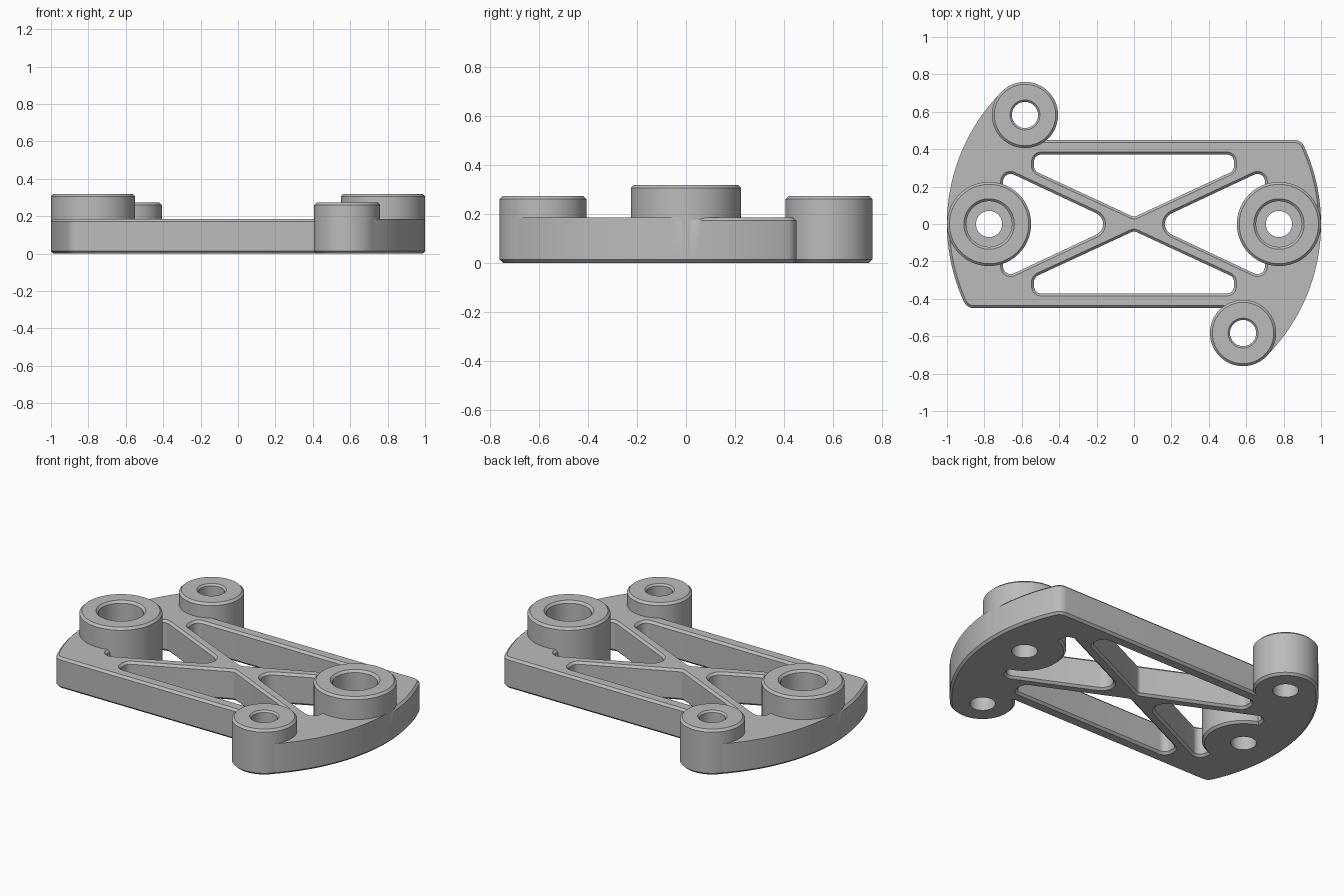
import bpy, bmesh
from math import sin, cos, pi, radians, atan2, sqrt
from mathutils import Vector

old = bpy.data.objects.get("Cube")
if old:
    bpy.data.objects.remove(old)

TOP = 0.185      # plate thickness
CH = 0.013       # chamfer size
EDGE = 0.45      # half width of the plate
BOSS = 0.583     # small boss centre offset

grey = bpy.data.materials.new("grey metal")
grey.use_nodes = True
grey.diffuse_color = (0.5, 0.5, 0.5, 1)
grey.node_tree.nodes["Principled BSDF"].inputs["Base Color"].default_value = (0.5, 0.5, 0.5, 1)


def arc(cx, cy, r, a0, a1, n):
    return [(cx + r * cos(a0 + (a1 - a0) * i / n), cy + r * sin(a0 + (a1 - a0) * i / n))
            for i in range(n + 1)]


def loft(name, rings, wrap=False):
    """Join equal rings of (points, z) into a solid, capped or wrapped round."""
    bm = bmesh.new()
    loops = [[bm.verts.new((x, y, z)) for x, y in pts] for pts, z in rings]
    pairs = list(zip(loops, loops[1:]))
    if wrap:
        pairs.append((loops[-1], loops[0]))
    else:
        bm.faces.new(loops[0])
        bm.faces.new(loops[-1])
    n = len(loops[0])
    for a, b in pairs:
        for i in range(n):
            j = (i + 1) % n
            bm.faces.new((a[i], a[j], b[j], b[i]))
    bmesh.ops.recalc_face_normals(bm, faces=bm.faces)
    me = bpy.data.meshes.new(name)
    bm.to_mesh(me)
    bm.free()
    me.materials.append(grey)
    ob = bpy.data.objects.new(name, me)
    bpy.context.collection.objects.link(ob)
    return ob


def activate(ob):
    bpy.ops.object.select_all(action='DESELECT')
    ob.select_set(True)
    bpy.context.view_layer.objects.active = ob


def cut(ob, cutter):
    cutter.hide_render = True
    mod = ob.modifiers.new("cut", 'BOOLEAN')
    mod.operation = 'DIFFERENCE'
    mod.solver = 'EXACT'
    mod.object = cutter
    activate(ob)
    bpy.ops.object.modifier_apply(modifier=mod.name)
    bpy.data.objects.remove(cutter)


def outline(grow, grow_shoulder):
    """Plate outline: one half, then the same half turned by 180 degrees."""
    f = 0.06
    cy = -(EDGE - f)
    cx = -sqrt((1 - f) ** 2 - cy ** 2)
    turn = atan2(cy, cx) + 2 * pi
    half = [(-BOSS, BOSS)]
    half += arc(0, 0, 1 + grow_shoulder, radians(135), radians(178), 24)
    half += arc(0, 0, 1 + grow, radians(182), turn - 0.02, 12)
    half += arc(cx, cy, f + grow, turn, 1.5 * pi, 8)
    half.append((BOSS - 0.1, -EDGE - grow))
    return half + [(-x, -y) for x, y in half]


def window(corners, grow, s):
    """Convex polygon with (x, y, radius) corners, rounded and offset outward."""
    pts = []
    for i, (x, y, r) in enumerate(corners):
        p = Vector((x, y))
        u = (p - Vector(corners[i - 1][:2])).normalized()
        v = (Vector(corners[(i + 1) % len(corners)][:2]) - p).normalized()
        bis = (v - u).normalized()
        c = p + bis * r / sin(bis.angle(v))
        a0 = atan2(-u.x, u.y)
        a1 = atan2(-v.x, v.y)
        if a1 < a0:
            a1 += 2 * pi
        pts += arc(c.x, c.y, r + grow, a0, a1, 10)
    return [(s * x, s * y) for x, y in pts]


# Base plate with chamfered rims; the shoulders stay square on top
plate = loft("base_plate", [(outline(-CH, -CH), 0), (outline(0, 0), CH),
                            (outline(0, 0), TOP - CH), (outline(-CH, 0), TOP)])

# Truss windows leave a crossed pair of ribs
long_window = [(0, 0.037, 0.03), (0.535, 0.285, 0.04), (0.535, 0.372, 0.04),
               (-0.535, 0.372, 0.04), (-0.535, 0.285, 0.04)]
side_window = [(0.08, 0, 0.063), (0.70, -0.291, 0.04), (0.70, 0.291, 0.04)]
for corners in (long_window, side_window):
    for s in (1, -1):
        steps = [(2 * CH, -CH), (0, CH), (0, TOP - CH), (2 * CH, TOP + CH)]
        cut(plate, loft("window_cutter", [(window(corners, g, s), z) for g, z in steps]))


def circle(x, y, r):
    return arc(x, y, r, 0, 2 * pi * 79 / 80, 79)


def boss(name, x, y, r, h, bore):
    """Turned boss with chamfered rims; bore is its inner profile from the top down."""
    cut(plate, loft("core_cutter", [(circle(x, y, r - 0.03), z) for z in (-0.1, 0.5)]))
    profile = [(r - CH, 0), (r, CH), (r, h - CH), (r - CH, h)] + bore
    ob = loft(name, [(circle(x, y, q), z) for q, z in profile], wrap=True)
    activate(ob)
    bpy.ops.object.shade_smooth_by_angle(angle=radians(30))


# Counterbored large bosses and plain small bosses, in opposite pairs
for side, s in (("left", 1), ("right", -1)):
    boss(side + "_large_boss", s * 0.775, 0, 0.225, 0.318,
         [(0.135, 0.318), (0.122, 0.305), (0.122, 0.11), (0.07, 0.11), (0.07, 0)])
    boss(side + "_small_boss", s * BOSS, -s * BOSS, 0.177, 0.272,
         [(0.08, 0.272), (0.07, 0.262), (0.07, 0)])

activate(plate)
bpy.ops.object.shade_smooth_by_angle(angle=radians(30))
